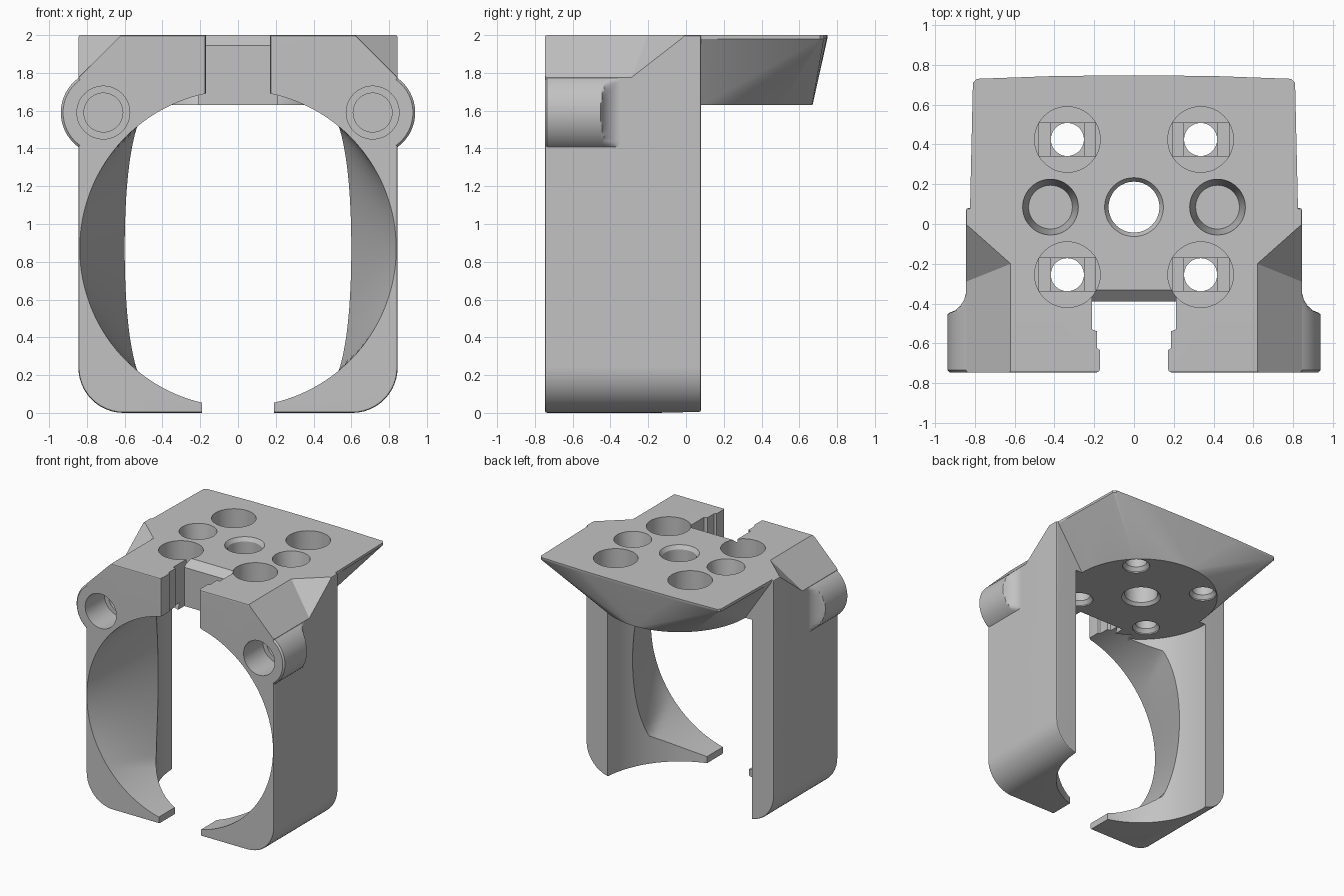
import bpy, bmesh, math
from mathutils import Vector

if "Cube" in bpy.data.objects:
    bpy.data.objects.remove(bpy.data.objects["Cube"], do_unlink=True)

grey = bpy.data.materials.new("plain_grey")
grey.use_nodes = True
grey.diffuse_color = (0.54, 0.54, 0.54, 1)
grey.node_tree.nodes["Principled BSDF"].inputs["Base Color"].default_value = grey.diffuse_color


def finish(bm, name):
    bmesh.ops.recalc_face_normals(bm, faces=bm.faces)
    mesh = bpy.data.meshes.new(name)
    bm.to_mesh(mesh)
    bm.free()
    mesh.materials.append(grey)
    ob = bpy.data.objects.new(name, mesh)
    bpy.context.collection.objects.link(ob)
    return ob


def loft(name, rings):
    """Closed solid skinned through rings of equal length."""
    bm = bmesh.new()
    rows = [[bm.verts.new(p) for p in ring] for ring in rings]
    n = len(rows[0])
    for a, b in zip(rows, rows[1:]):
        for i in range(n):
            bm.faces.new((a[i], a[(i + 1) % n], b[(i + 1) % n], b[i]))
    bm.faces.new(rows[0])
    bm.faces.new(rows[-1])
    return finish(bm, name)


def hull(name, points):
    bm = bmesh.new()
    for p in points:
        bm.verts.new(p)
    res = bmesh.ops.convex_hull(bm, input=bm.verts)
    loose = set(res["geom_interior"] + res["geom_unused"])
    bmesh.ops.delete(bm, geom=[v for v in loose if isinstance(v, bmesh.types.BMVert)], context="VERTS")
    bmesh.ops.dissolve_limit(bm, angle_limit=0.001, verts=bm.verts, edges=bm.edges)
    return finish(bm, name)


def box(name, x0, x1, y0, y1, z0, z1):
    return hull(name, [(x, y, z) for x in (x0, x1) for y in (y0, y1) for z in (z0, z1)])


def circle(r, n=64):
    return [(r * math.cos(2 * math.pi * i / n), r * math.sin(2 * math.pi * i / n)) for i in range(n)]


def bore(name, x, y, steps, n=48):
    """Stepped upright round solid from (radius, z) pairs."""
    return loft(name, [[(x + u, y + v, z) for u, v in circle(r, n)] for r, z in steps])


def apply(ob, mod):
    bpy.context.view_layer.objects.active = ob
    bpy.ops.object.modifier_apply(modifier=mod.name)


def combine(ob, other, operation="DIFFERENCE"):
    mod = ob.modifiers.new("combine", "BOOLEAN")
    mod.operation, mod.solver, mod.object = operation, "EXACT", other
    apply(ob, mod)
    bpy.data.objects.remove(other, do_unlink=True)


W, FRONT, MID, TOP = 0.845, -0.747, 0.08, 2.0
CZ, MOUTH = 0.87, 0.838

# Main block with rounded lower corners
R = 0.24
arc = [(W - R + R * math.sin(a), R - R * math.cos(a)) for a in [math.pi / 2 * i / 12 for i in range(13)]]
outline = arc + [(W, TOP), (-W, TOP)] + [(-x, z) for x, z in reversed(arc)]
body = loft("holder_body", [[(x, y, z) for x, z in outline] for y in (FRONT, MID)])
mod = body.modifiers.new("soft_edges", "BEVEL")
mod.width, mod.segments, mod.angle_limit = 0.012, 2, math.radians(40)
apply(body, mod)

# Sloped shoulders cut from both upper front corners
for s in (-1, 1):
    a, b, c = Vector((0.62, -0.2, TOP)), Vector((W, 0, TOP)), Vector((W, -0.29, 1.775))
    back = [a - 0.5 * (c - a), a + 1.6 * (c - a), 3 * b - a - c]
    pts = [(s * p.x, y, p.z) for p in back for y in (p.y, -1.1)]
    combine(body, hull("shoulder_cutter", pts))

# Side lugs fading into the walls, each with a stepped blind hole
for s in (-1, 1):
    lx, lz = 0.713, 1.59
    rings = []
    for y, limit, r in ((FRONT, 2, 0.213), (FRONT + 0.012, 2, 0.225), (-0.453, 2, 0.225), (-0.445, 0.925, 0.225),
                        (-0.435, 0.9, 0.225), (-0.41, 0.872, 0.225), (-0.38, 0.854, 0.225), (-0.34, 0.843, 0.225)):
        rings.append([(s * min(lx + u, limit), y, lz + v) for u, v in circle(r, 96)])
    combine(body, loft("lug", rings), "UNION")
    for r, depth in ((0.14, -0.5), (0.103, -0.42)):
        ends = [[(s * lx + u, y, lz + v) for u, v in circle(r, 48)] for y in (-0.9, depth)]
        combine(body, loft("lug_hole_cutter", ends))

# Upright bore, meeting the round front mouth in a ridge
combine(body, bore("bore_cutter", 0, MID, [(0.65, -0.2), (0.65, 1.63)], 128))


def mouth(t, n=128):
    """Narrowing tall ellipse held inside the round opening."""
    wide, tall = MOUTH - 0.238 * t, MOUTH + 0.38 * t
    ring = []
    for u, v in circle(1, n):
        r = min(MOUTH, 1 / math.hypot(u / wide, v / tall))
        ring.append((r * u, FRONT + 0.577 * t, CZ + r * v))
    return ring


combine(body, loft("mouth_cutter", [mouth(i / 10) for i in range(12)] + [mouth(1.2)]))
combine(body, box("front_opening_cutter", -0.3, 0.3, FRONT - 0.1, FRONT + 0.1, 0.6, 1.2))
combine(body, box("lower_gap_cutter", -0.19, 0.19, -0.9, 0.02, -0.1, 0.5))

# Overhanging plate that narrows to a round disc below
plate = [(u, MID + v, 1.63) for u, v in circle(0.59, 96)]
for s in (-1, 1):
    for z in (1.98, TOP):
        plate += [(s * 0.62, -0.19, z), (s * 0.825, 0.06, z), (s * 0.81, 0.71, z),
                  (s * 0.79, 0.73, z), (s * 0.4, 0.744, z), (0, 0.748, z)]
combine(body, hull("top_plate", plate), "UNION")

# Stepped slot in the upper front, with a sloped rear lip
half = [(0.19, -0.9), (0.19, FRONT), (0.175, -0.74), (0.17, -0.725), (0.17, -0.635), (0.185, -0.625),
        (0.185, -0.54), (0.21, -0.53), (0.21, -0.39)]
plan = half + [(-x, y) for x, y in reversed(half)]
combine(body, loft("slot_cutter", [[(x, y, z) for x, y in plan] for z in (1.45, 2.1)]))
lip = [(x, y, z) for x in (-0.21, 0.21) for y, z in ((-0.42, 1.945), (-0.39, 1.945), (-0.32, 2.01), (-0.42, 2.01))]
combine(body, hull("lip_cutter", lip))

# Counterbored screw holes with bridging steps
for x in (-0.335, 0.335):
    for y in (-0.255, 0.425):
        combine(body, bore("screw_cutter", x, y, [(0.105, 1.6), (0.105, 1.64), (0.083, 1.67), (0.083, 1.8)]))
        for wide, low in ((0.083, 1.75), (0.142, 1.765)):
            combine(body, box("step_cutter", x - wide, x + wide, y - 0.083, y + 0.083, low, 1.8))
        combine(body, bore("head_cutter", x, y, [(0.165, 1.78), (0.165, 2.1)]))

# Middle holes: two tapered and blind, one chamfered and through
for x in (-0.42, 0.42):
    combine(body, bore("blind_cutter", x, 0.085, [(0.11, 1.78), (0.14, TOP), (0.14, 2.1)]))
combine(body, bore("centre_cutter", 0, 0.085, [(0.15, 1.6), (0.15, 1.63), (0.128, 1.655), (0.128, 1.97),
                                               (0.148, TOP), (0.148, 2.1)]))

# Smooth shading on curved walls only, flat walls kept even
bpy.ops.object.select_all(action="DESELECT")
body.select_set(True)
bpy.context.view_layer.objects.active = body
bpy.ops.object.shade_smooth_by_angle(angle=math.radians(30))
mod = body.modifiers.new("even_normals", "WEIGHTED_NORMAL")
mod.keep_sharp = True
